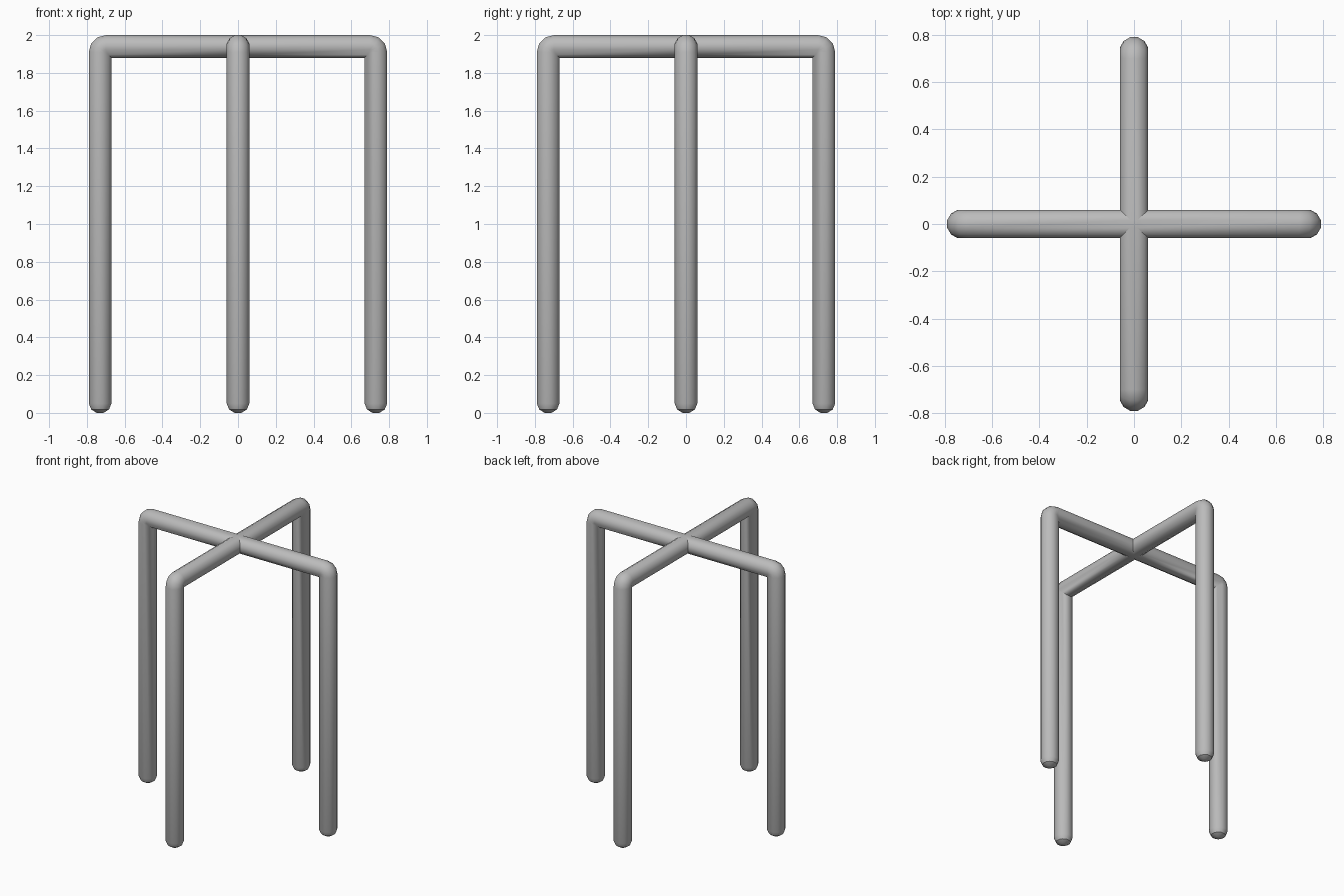
import bpy, bmesh, math
from mathutils import Matrix, Vector

cube = bpy.data.objects.get("Cube")
if cube:
    bpy.data.objects.remove(cube, do_unlink=True)

SIDES = 12
RADIUS = 0.06 / math.cos(math.pi / SIDES)   # flat-to-flat thickness 0.12
LEG, BAR = 0.73, 1.94                       # leg offset and bar height
BEND = 0.03                                 # centre-line radius of the corner
PX, PZ = LEG - BEND, BAR - BEND             # pivot of the corner

# Tube section: u points outward from the corner, v runs sideways
section = []
for i in range(SIDES):
    a = 2 * math.pi * (i + 0.5) / SIDES
    section.append((RADIUS * math.cos(a), RADIUS * math.sin(a)))


def corner_ring(angle):
    """Ring around the corner; the inner side stays a sharp mitre."""
    ring = []
    for u, v in section:
        d = BEND + u
        c, s = (math.cos(angle), math.sin(angle)) if d > 0 else (1, 1)
        ring.append(Vector((PX + d * c, v, PZ + d * s)))
    return ring


def foot_ring(z, scale):
    return [Vector((LEG + u * scale, v * scale, z)) for u, v in section]


# One arm: mitred centre, bar, rounded corner, leg, domed foot
rings = [[Vector((abs(v), v, BAR + u)) for u, v in section]]
rings += [corner_ring(math.radians(a)) for a in (90, 60, 30, 0)]
rings += [foot_ring(z, s) for z, s in ((0.05, 1), (0.018, 0.78), (0, 0.3))]

bm = bmesh.new()
for quarter in range(4):
    turn = Matrix.Rotation(quarter * math.pi / 2, 3, 'Z')
    loops = [[bm.verts.new(turn @ p) for p in ring] for ring in rings]
    for a, b in zip(loops, loops[1:]):
        for i in range(SIDES):
            j = (i + 1) % SIDES
            bm.faces.new((a[i], a[j], b[j], b[i]))
    bm.faces.new(loops[-1])

# Weld the four arms and close the small squares where they cross
bmesh.ops.remove_doubles(bm, verts=bm.verts[:], dist=0.0005)
bmesh.ops.dissolve_degenerate(bm, edges=bm.edges[:], dist=0.0005)
bmesh.ops.holes_fill(bm, edges=[e for e in bm.edges if e.is_boundary], sides=4)
bmesh.ops.recalc_face_normals(bm, faces=bm.faces[:])

mesh = bpy.data.meshes.new("stand_frame")
bm.to_mesh(mesh)
bm.free()
frame = bpy.data.objects.new("stand_frame", mesh)
bpy.context.collection.objects.link(frame)

# Plain grey
grey = bpy.data.materials.new("grey")
grey.use_nodes = True
colour = (0.5, 0.5, 0.5, 1)
grey.diffuse_color = colour
grey.node_tree.nodes["Principled BSDF"].inputs["Base Color"].default_value = colour
mesh.materials.append(grey)

bpy.ops.object.select_all(action='DESELECT')
frame.select_set(True)
bpy.context.view_layer.objects.active = frame
bpy.ops.object.shade_smooth_by_angle(angle=math.radians(35))
